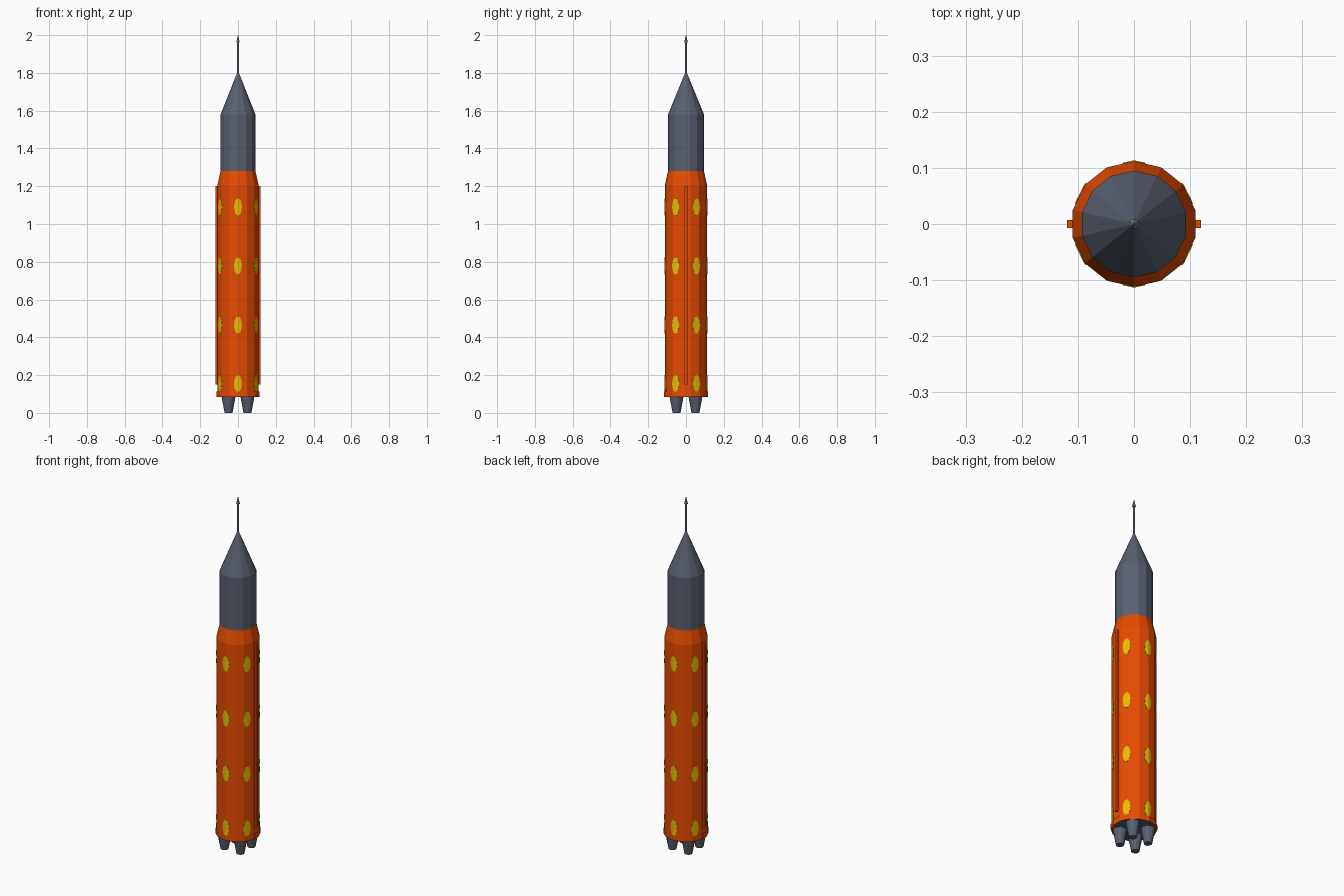
import bpy, bmesh, math

if "Cube" in bpy.data.objects:
    bpy.data.objects.remove(bpy.data.objects["Cube"])

SIDES = 14
START = math.pi / 2          # one corner of the hull faces the back
BODY_R = 0.112


def material(name, rgb):
    m = bpy.data.materials.new(name)
    m.diffuse_color = (*rgb, 1)
    m.use_nodes = True
    m.node_tree.nodes["Principled BSDF"].inputs["Base Color"].default_value = m.diffuse_color
    return m


ORANGE = material("orange", (0.80, 0.070, 0.0005))
GRAY = material("slate gray", (0.098, 0.117, 0.162))
YELLOW = material("yellow", (0.80, 0.52, 0.0005))
SILVER = material("antenna gray", (0.26, 0.26, 0.27))


def finish(name, bm, mat):
    bmesh.ops.recalc_face_normals(bm, faces=bm.faces[:])
    me = bpy.data.meshes.new(name)
    bm.to_mesh(me)
    bm.free()
    me.materials.append(mat)
    ob = bpy.data.objects.new(name, me)
    bpy.context.collection.objects.link(ob)
    return ob


def lathe(name, profile, mat, sides=SIDES, at=(0, 0), caps=True):
    """Stack of flat-sided rings from (radius, height) pairs."""
    bm = bmesh.new()
    rings = []
    for r, z in profile:
        rings.append([bm.verts.new((at[0] + r * math.cos(START + i * math.tau / sides),
                                    at[1] + r * math.sin(START + i * math.tau / sides), z))
                      for i in range(sides)])
    for a, b in zip(rings, rings[1:]):
        for i in range(sides):
            j = (i + 1) % sides
            bm.faces.new((a[i], a[j], b[j], b[i]))
    if caps:
        bm.faces.new(rings[0])
        bm.faces.new(rings[-1])
    return finish(name, bm, mat)


def hull_point(angle, z, lift):
    """Point on the faceted hull, raised by lift."""
    step = math.tau / SIDES
    off = (angle - START) % step - step / 2
    r = BODY_R * math.cos(step / 2) / math.cos(off) + lift
    return (r * math.cos(angle), r * math.sin(angle), z)


def oval_plate(name, angle, z, n=12, w=0.021, h=0.046):
    bm = bmesh.new()
    centre = bm.verts.new(hull_point(angle, z, 0.0015))
    outer, inner = [], []
    for i in range(n):
        t = i * math.tau / n + math.pi / 2
        a, zz = angle + w * math.cos(t) / BODY_R, z + h * math.sin(t)
        outer.append(bm.verts.new(hull_point(a, zz, 0.0015)))
        inner.append(bm.verts.new(hull_point(a, zz, -0.001)))
    for i in range(n):
        j = (i + 1) % n
        bm.faces.new((centre, outer[i], outer[j]))
        bm.faces.new((outer[i], inner[i], inner[j], outer[j]))
    return finish(name, bm, YELLOW)


# Hull with tapered shoulder, gray underside
hull = lathe("hull", [(BODY_R, 0.085), (BODY_R, 1.205), (0.095, 1.28)], ORANGE)
hull.data.materials.append(GRAY)
for f in hull.data.polygons:
    if f.normal.z < -0.9:
        f.material_index = 1

# Base band
lathe("base_band", [(0.117, 0.085), (0.117, 0.113)], ORANGE, caps=False)

# Upper stage with nose cone
lathe("upper_stage", [(0.095, 1.28), (0.095, 1.58), (0.005, 1.80)], GRAY)

# Antenna rod and tip
lathe("antenna_rod", [(0.005, 1.79), (0.005, 1.965)], SILVER, 6)
lathe("antenna_tip", [(0.010, 1.96), (0.001, 2.0)], SILVER, 6)

# Side rails
for side, label in ((-1, "left"), (1, "right")):
    bm = bmesh.new()
    bmesh.ops.create_cube(bm, size=1)
    for v in bm.verts:
        v.co = (side * 0.1115 + v.co.x * 0.015, v.co.y * 0.014, 0.675 + v.co.z * 1.05)
    finish(label + "_rail", bm, ORANGE)

# Four engine nozzles
for sx in (-1, 1):
    for sy in (-1, 1):
        lathe("nozzle", [(0.021, 0.0), (0.037, 0.086)], GRAY, 12, (sx * 0.05, sy * 0.05))

# Yellow oval plates: four rows of six
for z in (0.155, 0.465, 0.778, 1.09):
    for k in range(6):
        oval_plate("oval_plate", math.radians(30 + 60 * k), z)
